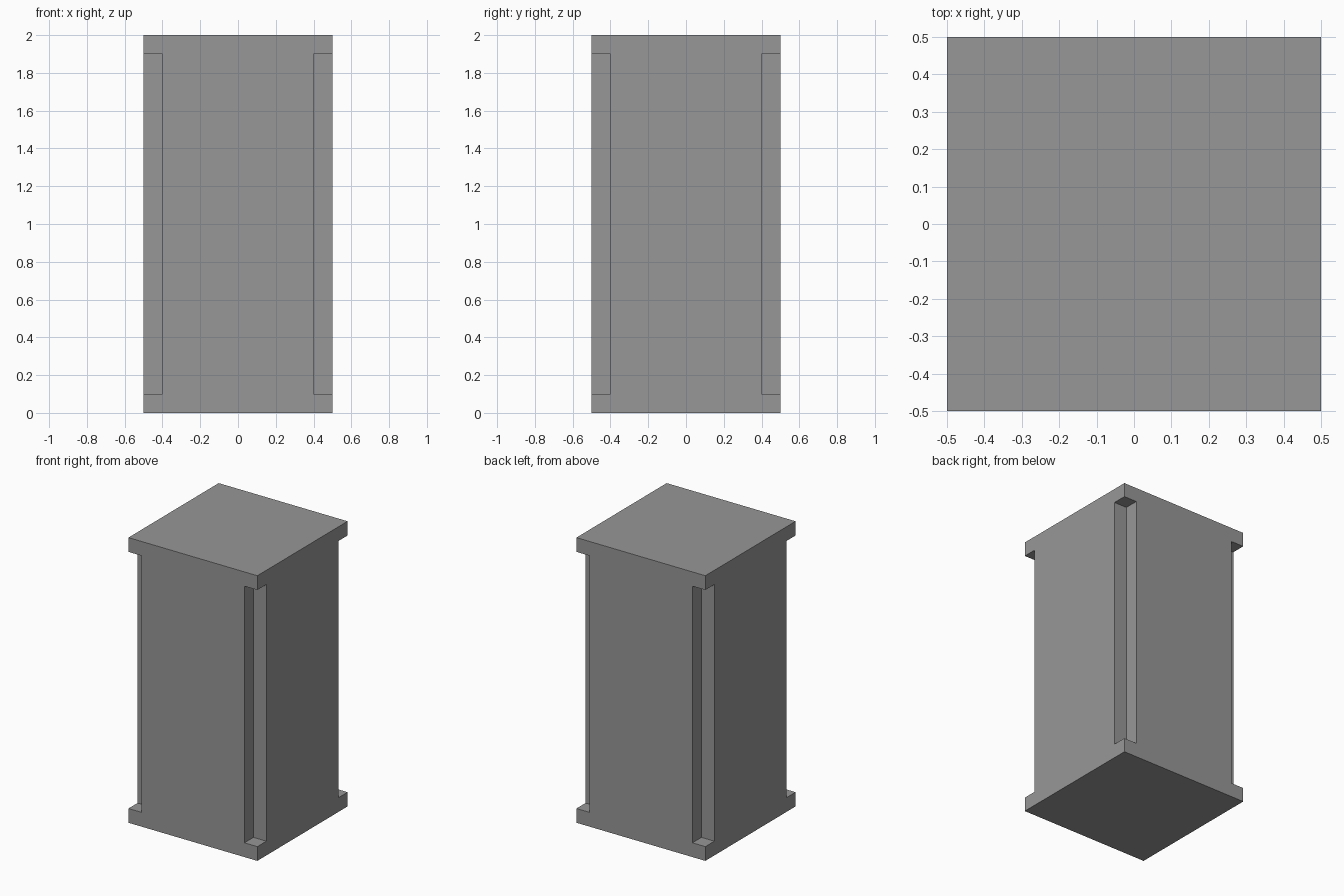
import bpy
import bmesh
from mathutils import Matrix

if "Cube" in bpy.data.objects:
    bpy.data.objects.remove(bpy.data.objects["Cube"])

W, H, N = 1.0, 2.0, 0.1   # width, height, notch size


def add_box(bm, lo, hi):
    """Add an axis-aligned box between two corners."""
    size = [b - a for a, b in zip(lo, hi)]
    mid = [(a + b) / 2 for a, b in zip(lo, hi)]
    bmesh.ops.create_cube(
        bm, size=1.0, matrix=Matrix.Translation(mid) @ Matrix.Diagonal((*size, 1)))


def make_object(name, bm):
    mesh = bpy.data.meshes.new(name)
    bm.to_mesh(mesh)
    bm.free()
    obj = bpy.data.objects.new(name, mesh)
    bpy.context.collection.objects.link(obj)
    return obj


grey = bpy.data.materials.new("mid_grey")
grey.diffuse_color = (0.31, 0.31, 0.31, 1)
grey.use_nodes = True
grey.node_tree.nodes["Principled BSDF"].inputs["Base Color"].default_value = grey.diffuse_color

# Main square pillar
bm = bmesh.new()
add_box(bm, (-W / 2, -W / 2, 0), (W / 2, W / 2, H))
pillar = make_object("pillar", bm)
pillar.data.materials.append(grey)

# Four corner notch cutters, reaching outside the pillar
bm = bmesh.new()
inner, outer = W / 2 - N, W / 2 + N
for sx in (-1, 1):
    for sy in (-1, 1):
        xs = sorted((sx * inner, sx * outer))
        ys = sorted((sy * inner, sy * outer))
        add_box(bm, (xs[0], ys[0], N), (xs[1], ys[1], H - N))
cutter = make_object("corner_notch_cutter", bm)
cutter.data.materials.append(grey)
cutter.hide_render = True

# Cut the notches, leaving full square ends at top and bottom
mod = pillar.modifiers.new("corner_notches", 'BOOLEAN')
mod.operation = 'DIFFERENCE'
mod.solver = 'EXACT'
mod.object = cutter
bpy.context.view_layer.objects.active = pillar
bpy.ops.object.modifier_apply(modifier=mod.name)
bpy.data.objects.remove(cutter)
